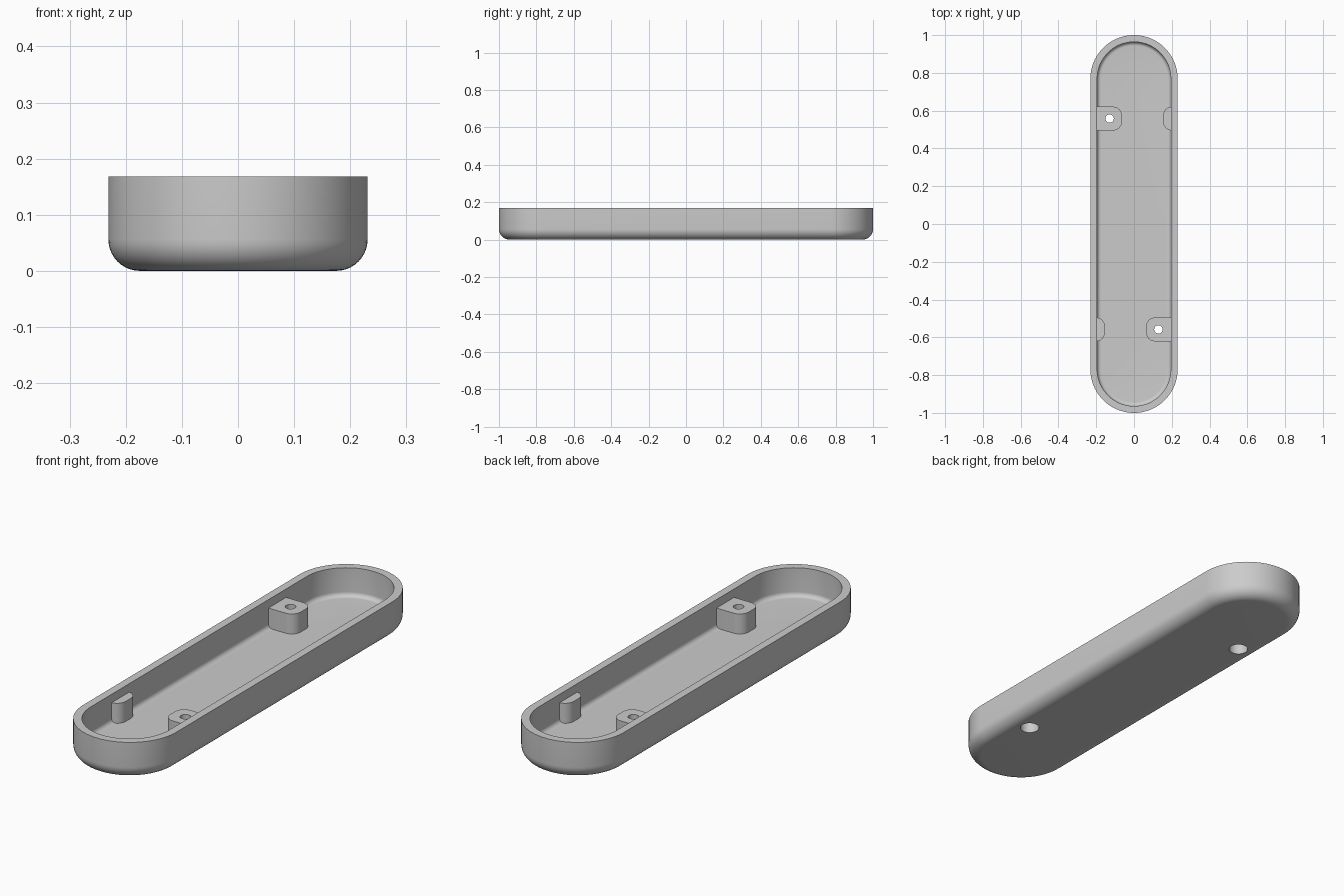
import bpy, bmesh
from math import sin, cos, pi, radians

cube = bpy.data.objects.get("Cube")
if cube:
    bpy.data.objects.remove(cube, do_unlink=True)

R, SPINE, HEIGHT = 0.231, 0.769, 0.168      # end radius, half spine, height
WALL, FLOOR = 0.036, 0.04
OUT_FILLET, IN_FILLET = 0.056, 0.02
BOSS_TOP = 0.13

grey = bpy.data.materials.new("plain grey")
grey.use_nodes = True
colour = (0.6, 0.6, 0.6, 1)
grey.diffuse_color = colour
grey.node_tree.nodes["Principled BSDF"].inputs["Base Color"].default_value = colour


def arc(cx, cy, r, start, end, n):
    return [(cx + r * cos(start + (end - start) * i / n),
             cy + r * sin(start + (end - start) * i / n)) for i in range(n + 1)]


def stadium(r):
    return arc(0, SPINE, r, 0, pi, 40) + arc(0, -SPINE, r, pi, 2 * pi, 40)


def loft(name, rings):
    """Skin a stack of (outline, z) rings and cap both ends."""
    bm = bmesh.new()
    loops = [[bm.verts.new((x, y, z)) for x, y in pts] for pts, z in rings]
    for a, b in zip(loops, loops[1:]):
        for i in range(len(a)):
            j = (i + 1) % len(a)
            bm.faces.new((a[i], a[j], b[j], b[i]))
    bm.faces.new(loops[0][::-1])
    bm.faces.new(loops[-1])
    bmesh.ops.recalc_face_normals(bm, faces=bm.faces)
    mesh = bpy.data.meshes.new(name)
    bm.to_mesh(mesh)
    bm.free()
    mesh.materials.append(grey)
    obj = bpy.data.objects.new(name, mesh)
    bpy.context.collection.objects.link(obj)
    return obj


def activate(obj):
    bpy.ops.object.select_all(action='DESELECT')
    obj.select_set(True)
    bpy.context.view_layer.objects.active = obj


def cut(obj, cutter):
    mod = obj.modifiers.new("hole", 'BOOLEAN')
    mod.operation, mod.solver, mod.object = 'DIFFERENCE', 'EXACT', cutter
    activate(obj)
    bpy.ops.object.modifier_apply(modifier=mod.name)


def lug(name, side, end, reach):
    """Rounded block growing inward from the side wall."""
    wall_x, tip, half, r = R - WALL + 0.01, reach, 0.063, 0.045
    pts = [(wall_x, -half)] + arc(tip + r, -half + r, r, 1.5 * pi, pi, 10) \
        + arc(tip + r, half - r, r, pi, pi / 2, 10) + [(wall_x, half)]
    if tip + r > wall_x:
        pts = pts[1:-1]
    pts = [(side * x, end * 0.558 + y) for x, y in pts]
    return loft(name, [(pts, FLOOR - 0.006), (pts, BOSS_TOP)])


# Tray shell: rounded underside, straight wall, flat rim, filleted floor
profile = []
for x, z in arc(OUT_FILLET, OUT_FILLET, OUT_FILLET, 1.5 * pi, pi, 10):
    profile.append((x, z))
profile += [(0, HEIGHT), (WALL, HEIGHT)]
profile += arc(WALL + IN_FILLET, FLOOR + IN_FILLET, IN_FILLET, pi, 1.5 * pi, 8)
tray = loft("tray_shell", [(stadium(R - inset), z) for inset, z in profile])
parts = [tray]

# Screw bosses and small locating ribs on opposite corners
for label, side, end in (("back", -1, 1), ("front", 1, -1)):
    boss = lug(label + "_screw_boss", side, end, 0.065)
    rib = lug(label + "_locating_rib", -side, end, 0.155)
    parts += [boss, rib]

    # Stepped screw hole: wide counterbore below, narrow hole above
    cx, cy = side * 0.129, end * 0.558
    wide, narrow = (arc(cx, cy, r, 0, 2 * pi, 32)[:-1] for r in (0.041, 0.022))
    cutter = loft("hole_cutter", [(wide, -0.05), (wide, 0.085),
                                  (narrow, 0.085), (narrow, 0.2)])
    cut(tray, cutter)
    cut(boss, cutter)
    bpy.data.objects.remove(cutter, do_unlink=True)

for part in parts:
    activate(part)
    bpy.ops.object.shade_smooth_by_angle(angle=radians(30))
